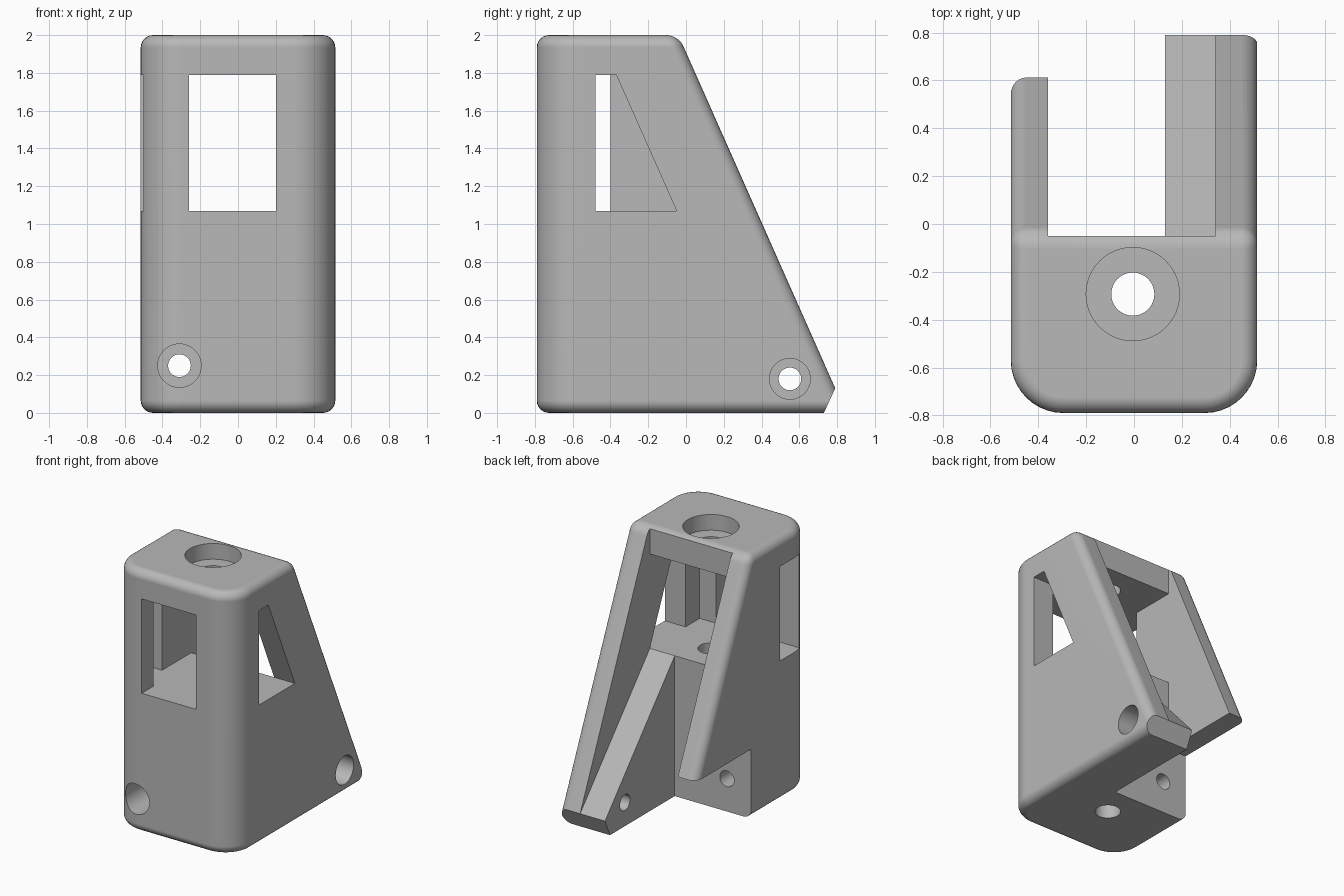
import bpy, bmesh, math
from mathutils import Vector, Matrix

cube = bpy.data.objects.get("Cube")
if cube:
    bpy.data.objects.remove(cube, do_unlink=True)

grey = bpy.data.materials.new("plain grey")
grey.use_nodes = True
colour = (0.48, 0.48, 0.48, 1)
grey.diffuse_color = colour
grey.node_tree.nodes["Principled BSDF"].inputs["Base Color"].default_value = colour


def make_object(name, bm):
    bmesh.ops.recalc_face_normals(bm, faces=bm.faces)
    mesh = bpy.data.meshes.new(name)
    bm.to_mesh(mesh)
    bm.free()
    mesh.materials.append(grey)
    obj = bpy.data.objects.new(name, mesh)
    bpy.context.collection.objects.link(obj)
    return obj


def prism(points, x0, x1):
    """Side profile in (y, z), extruded from x0 to x1."""
    bm = bmesh.new()
    face = bm.faces.new([bm.verts.new((x0, y, z)) for y, z in points])
    made = bmesh.ops.extrude_face_region(bm, geom=[face])["geom"]
    moved = [v for v in made if isinstance(v, bmesh.types.BMVert)]
    bmesh.ops.translate(bm, verts=moved, vec=(x1 - x0, 0, 0))
    return bm


def box(x0, x1, y0, y1, z0, z1):
    return prism([(y0, z0), (y1, z0), (y1, z1), (y0, z1)], x0, x1)


def rod(start, end, radius):
    a, b = Vector(start), Vector(end)
    turn = (b - a).to_track_quat('Z', 'Y').to_matrix().to_4x4()
    bm = bmesh.new()
    bmesh.ops.create_cone(bm, cap_ends=True, segments=48, radius1=radius,
                          radius2=radius, depth=(b - a).length,
                          matrix=Matrix.Translation((a + b) / 2) @ turn)
    return bm


def cut(target, bm):
    cutter = make_object("cutter", bm)
    cutter.hide_render = True
    mod = target.modifiers.new("cut", 'BOOLEAN')
    mod.operation = 'DIFFERENCE'
    mod.solver = 'EXACT'
    mod.object = cutter
    bpy.context.view_layer.objects.active = target
    bpy.ops.object.modifier_apply(modifier=mod.name)
    bpy.data.objects.remove(cutter, do_unlink=True)


# Main dimensions
LEFT, RIGHT, FRONT = 0.515, -0.515, -0.79
IN_L, IN_R, BACK = 0.34, -0.36, -0.05
FLOOR, CEIL, RIB = 1.07, 1.79, 0.13

# Wedge-shaped shell with large front corners and rounded rims
shell = prism([(FRONT, 0), (0.848, 0), (-0.04, 2), (FRONT, 2)], RIGHT, LEFT)
corners = [e for e in shell.edges if all(v.co.y < FRONT + 0.01 for v in e.verts)
           and abs(e.verts[0].co.z - e.verts[1].co.z) > 1]
bmesh.ops.bevel(shell, geom=corners, offset=0.22, segments=10, profile=0.5,
                affect='EDGES')
bmesh.ops.recalc_face_normals(shell, faces=shell.faces)
rims = [e for e in shell.edges if e.calc_face_angle(0) > 0.6
        and not all(v.co.y > 0.8 for v in e.verts)]
bmesh.ops.bevel(shell, geom=rims, offset=0.065, segments=6, profile=0.5,
                affect='EDGES')
body = make_object("bracket_body", shell)

# Slanted tail end
cut(body, prism([(0.684, -0.1), (1.2, -0.1), (1.2, 0.6), (1.007, 0.6)], -1, 1))
# Open back between the side walls, leaving a sloped rib on the left
cut(body, box(IN_R, RIB, BACK, 1.5, -1, 3))
cut(body, prism([(BACK, FLOOR), (0.79, 0.13), (1.2, -0.33), (1.2, 3), (BACK, 3)],
                RIB - 0.02, IN_L))
# Notch under the shorter right wall
cut(body, box(-1, RIB, BACK, 1.5, -1, 0.53))
# Inner chamber and its three windows
cut(body, box(IN_R, IN_L, -0.65, 0.3, FLOOR, CEIL))
cut(body, box(-0.26, 0.2, -1, -0.6, FLOOR, CEIL))
cut(body, box(-1, IN_R + 0.05, -0.65, -0.4, FLOOR, CEIL))
cut(body, prism([(-0.48, FLOOR), (BACK, FLOOR), (-0.37, CEIL), (-0.48, CEIL)],
                IN_L - 0.05, 1))

# Screw holes with counterbores: outer point, step point, inner point, radii
holes = [
    ((-0.005, -0.293, 2.2), (-0.005, -0.293, 1.88), (-0.005, -0.293, -0.2), 0.195, 0.09),
    ((-0.31, -1, 0.25), (-0.31, -0.25, 0.25), (-0.31, 0.1, 0.25), 0.115, 0.06),
    ((0.8, 0.55, 0.18), (0.28, 0.55, 0.18), (0, 0.55, 0.18), 0.108, 0.06),
]
for outer, step, inner, wide, narrow in holes:
    cut(body, rod(outer, step, wide))
    cut(body, rod(outer, inner, narrow))

# Smooth rounded rims, crisp cut edges
bpy.ops.object.select_all(action='DESELECT')
body.select_set(True)
bpy.context.view_layer.objects.active = body
bpy.ops.object.shade_smooth_by_angle(angle=math.radians(30))
weighted = body.modifiers.new("even_shading", 'WEIGHTED_NORMAL')
weighted.keep_sharp = True
